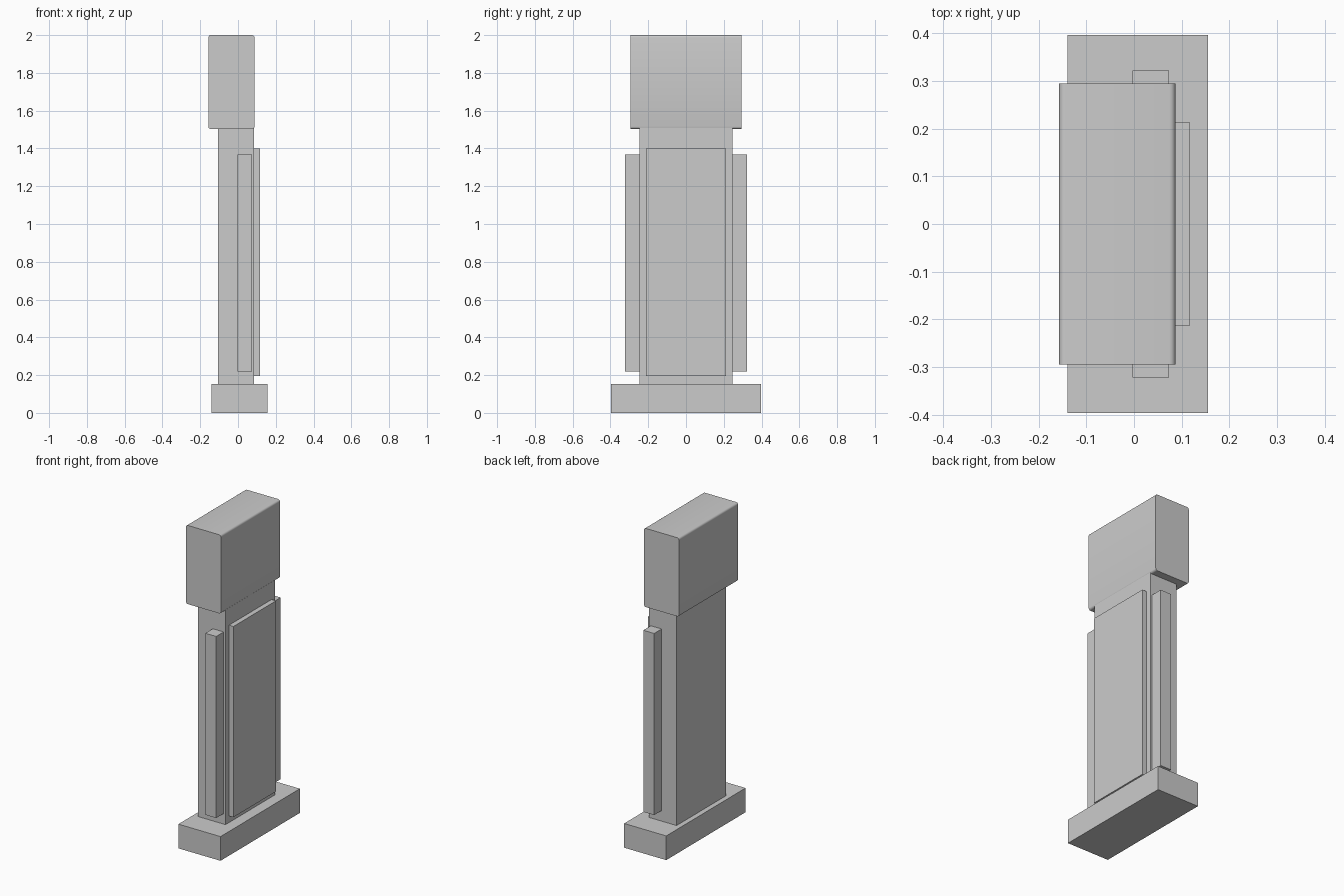
import bpy
import bmesh
from mathutils import Vector

cube = bpy.data.objects.get("Cube")
if cube:
    bpy.data.objects.remove(cube, do_unlink=True)

grey = bpy.data.materials.new("plain_grey")
grey.use_nodes = True
colour = (0.6, 0.6, 0.6, 1)
grey.diffuse_color = colour
grey.node_tree.nodes["Principled BSDF"].inputs["Base Color"].default_value = colour


def box(name, x, y, z, round_edges=0):
    """Box from ranges; round_edges softens the edges running along y."""
    bm = bmesh.new()
    bmesh.ops.create_cube(bm, size=1)
    low, high = Vector((x[0], y[0], z[0])), Vector((x[1], y[1], z[1]))
    for v in bm.verts:
        v.co = (low + high) / 2 + v.co * (high - low)
    if round_edges:
        along = [e for e in bm.edges
                 if abs(e.verts[0].co.y - e.verts[1].co.y) > 0.1]
        bmesh.ops.bevel(bm, geom=along, offset=round_edges, segments=4,
                        profile=0.5, affect="EDGES")
    mesh = bpy.data.meshes.new(name)
    bm.to_mesh(mesh)
    bm.free()
    mesh.materials.append(grey)
    obj = bpy.data.objects.new(name, mesh)
    bpy.context.collection.objects.link(obj)
    return obj


# Foot and upright
box("base", (-0.139, 0.155), (-0.396, 0.396), (0, 0.153))
box("column", (-0.107, 0.086), (-0.247, 0.247), (0.153, 1.51))

# Rounded head block
head = box("head", (-0.157, 0.087), (-0.295, 0.295), (1.503, 2), 0.013)
bpy.context.view_layer.objects.active = head
head.select_set(True)
bpy.ops.object.shade_smooth_by_angle()

# Raised plate on the broad face
box("side_panel", (0.086, 0.117), (-0.213, 0.213), (0.195, 1.4))

# Matching strips on the narrow faces
for name, y in (("front_strip", (-0.322, -0.247)), ("back_strip", (0.247, 0.322))):
    box(name, (-0.003, 0.073), y, (0.22, 1.367))
